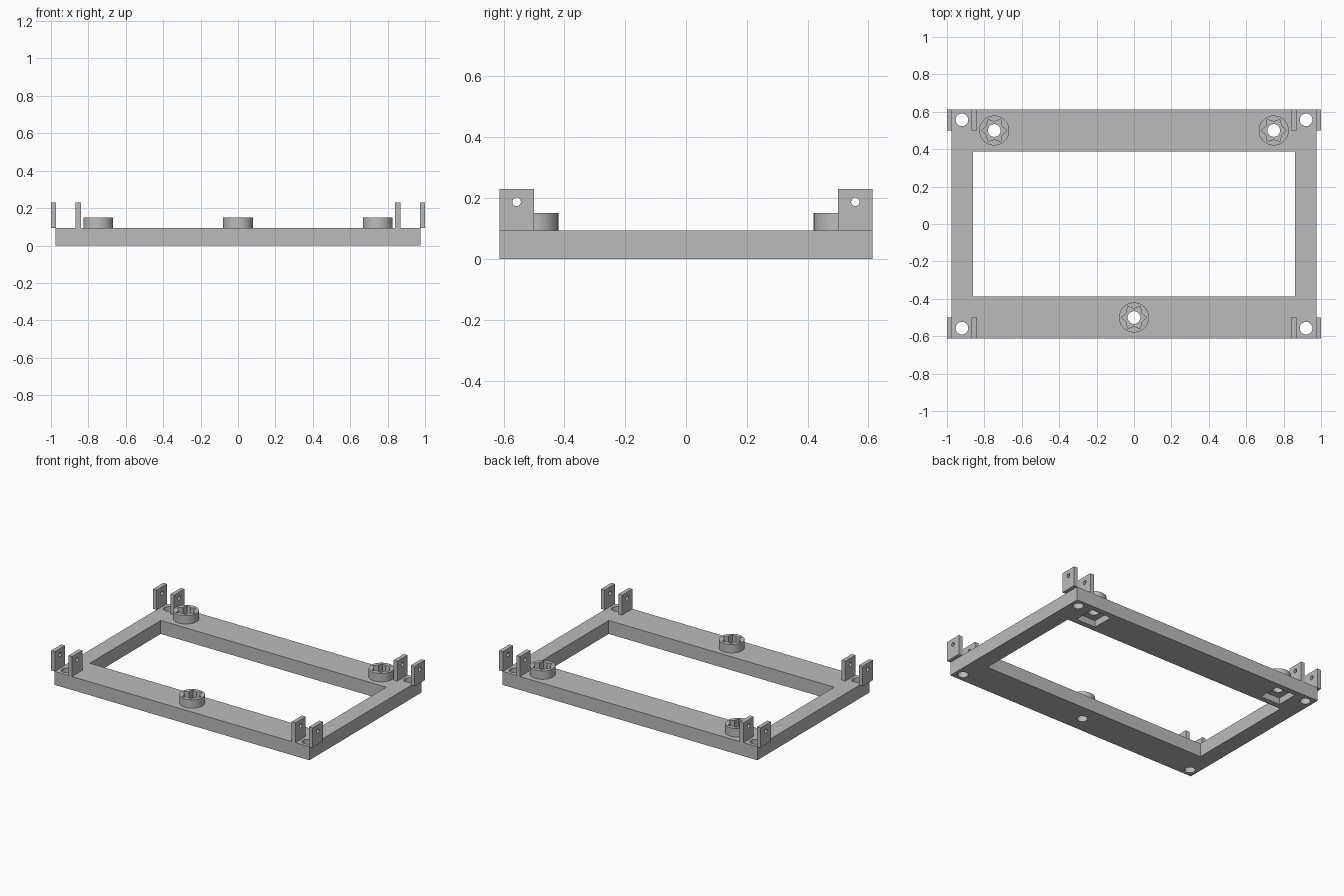
import bpy
import bmesh
from math import cos, sin, pi

if "Cube" in bpy.data.objects:
    bpy.data.objects.remove(bpy.data.objects["Cube"])

grey = bpy.data.materials.new("plain grey")
grey.use_nodes = True
colour = (0.5, 0.5, 0.5, 1)
grey.diffuse_color = colour
grey.node_tree.nodes["Principled BSDF"].inputs["Base Color"].default_value = colour

TOP, BOSS_TOP, TAB_TOP = 0.093, 0.151, 0.23
HOLE = 0.034


def prism(name, outline, low, high, axis="z"):
    """Extrude an outline along z, or along x with the outline in (y, z)."""
    bm = bmesh.new()
    if axis == "z":
        points = [(a, b, low) for a, b in outline]
        move = (0, 0, high - low)
    else:
        points = [(low, a, b) for a, b in outline]
        move = (high - low, 0, 0)
    face = bm.faces.new([bm.verts.new(p) for p in points])
    made = bmesh.ops.extrude_face_region(bm, geom=[face])["geom"]
    bmesh.ops.translate(bm, vec=move,
                        verts=[v for v in made if isinstance(v, bmesh.types.BMVert)])
    bmesh.ops.recalc_face_normals(bm, faces=bm.faces)
    mesh = bpy.data.meshes.new(name)
    bm.to_mesh(mesh)
    bm.free()
    mesh.materials.append(grey)
    ob = bpy.data.objects.new(name, mesh)
    bpy.context.collection.objects.link(ob)
    return ob


def rect(x0, x1, y0, y1):
    return [(x0, y0), (x1, y0), (x1, y1), (x0, y1)]


def ring(x, y, radii, count):
    """Round outline; two alternating radii give a star."""
    return [(x + radii[i % len(radii)] * cos(2 * pi * i / count),
             y + radii[i % len(radii)] * sin(2 * pi * i / count))
            for i in range(count)]


def cut(ob, cutters):
    for cutter in cutters:
        cutter.hide_render = True
        mod = ob.modifiers.new("cut", "BOOLEAN")
        mod.operation, mod.solver, mod.object = "DIFFERENCE", "EXACT", cutter
        bpy.context.view_layer.objects.active = ob
        bpy.ops.object.modifier_apply(modifier=mod.name)
        bpy.data.objects.remove(cutter)


def smooth(ob):
    bpy.ops.object.select_all(action="DESELECT")
    ob.select_set(True)
    bpy.context.view_layer.objects.active = ob
    bpy.ops.object.shade_smooth_by_angle(angle=pi / 6)


bosses = {"back_left": (0.747, 0.5), "back_right": (-0.747, 0.5), "front": (0, -0.5)}
corners = {"front_right": (-1, -1), "front_left": (1, -1),
           "back_right": (-1, 1), "back_left": (1, 1)}

# Base frame with its window, corner holes, boss holes and underside nut pockets
frame = prism("base_frame", rect(-0.975, 0.975, -0.613, 0.613), 0, TOP)
cutters = [prism("window_cutter", rect(-0.862, 0.862, -0.387, 0.387), -0.1, 0.2)]
for sx, sy in corners.values():
    cutters.append(prism("hole_cutter", ring(sx * 0.92, sy * 0.557, [HOLE], 32), -0.1, 0.2))
for x, y in bosses.values():
    cutters.append(prism("hole_cutter", ring(x, y, [HOLE], 32), -0.1, 0.2))
    if y > 0:
        cutters.append(prism("pocket_cutter",
                             rect(x - 0.075, x + 0.075, y - 0.075, y + 0.075), -0.1, 0.045))
cut(frame, cutters)
smooth(frame)

# Round bosses with star sockets
for place, (x, y) in bosses.items():
    boss = prism(place + "_boss", ring(x, y, [0.08], 48), TOP, BOSS_TOP)
    cut(boss, [prism("hole_cutter", ring(x, y, [HOLE], 32), 0, 0.3),
               prism("star_cutter", ring(x, y, [0.068, 0.047], 12), 0.1, 0.3)])
    smooth(boss)

# Pairs of upright tabs with a pin hole at each corner
for place, (sx, sy) in corners.items():
    y0, y1 = sorted((sy * 0.5, sy * 0.613))
    for side, a, b in (("inner", 0.84, 0.868), ("outer", 0.972, 1.0)):
        x0, x1 = sorted((sx * a, sx * b))
        tab = prism(f"{place}_{side}_tab", rect(y0, y1, TOP, TAB_TOP), x0, x1, "x")
        cut(tab, [prism("pin_cutter", ring(sy * 0.557, 0.188, [0.014], 20),
                        x0 - 0.05, x1 + 0.05, "x")])
        smooth(tab)
